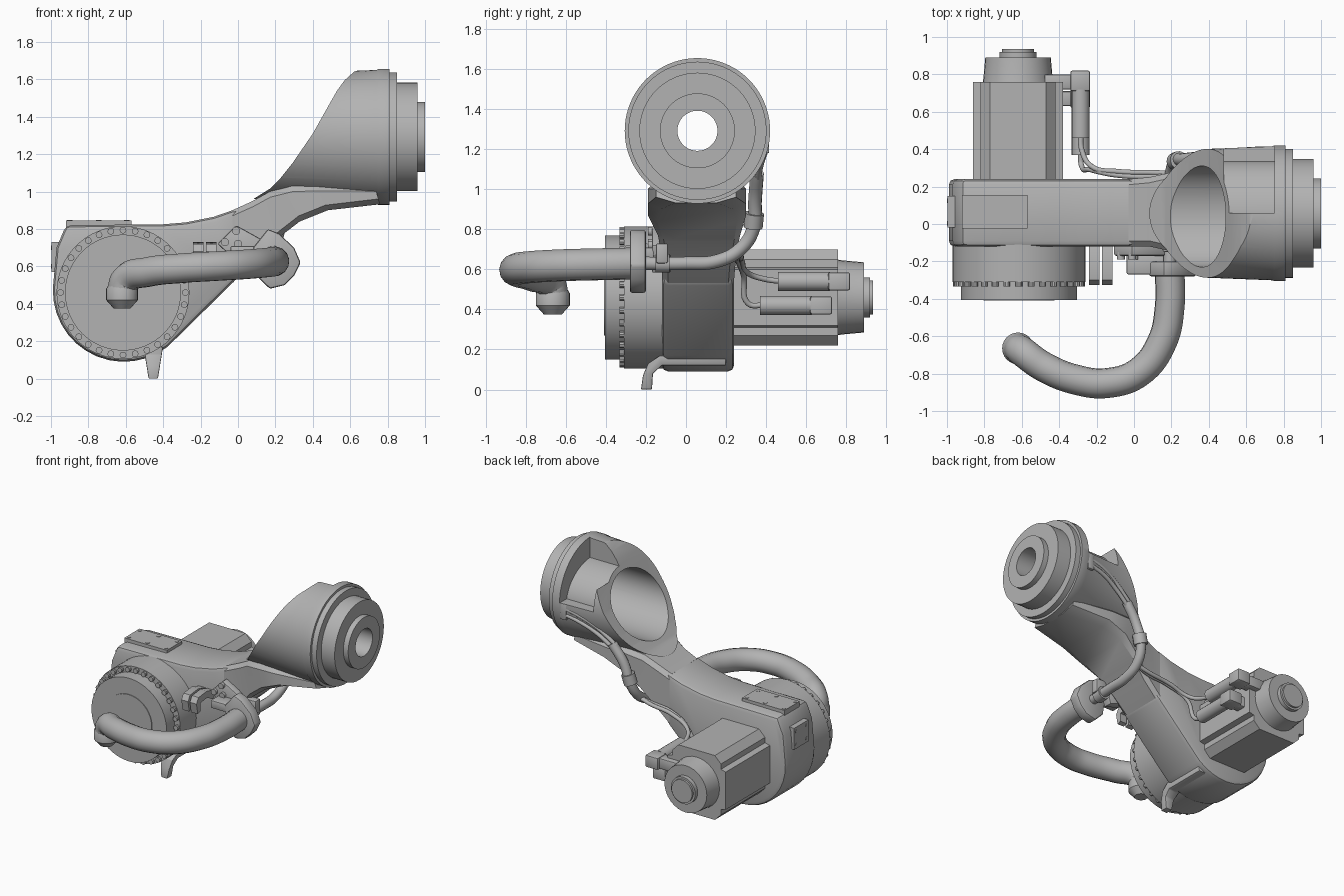
import bpy, bmesh
from math import sin, cos, pi, radians
from mathutils import Vector

cube = bpy.data.objects.get("Cube")
if cube:
    bpy.data.objects.remove(cube)

grey = bpy.data.materials.new("cast grey")
grey.use_nodes = True
grey.diffuse_color = (0.45, 0.45, 0.45, 1)
grey.node_tree.nodes["Principled BSDF"].inputs["Base Color"].default_value = (0.45, 0.45, 0.45, 1)


def place(axis, u, v, t):
    """Put profile coordinates u, v at distance t along an axis."""
    return {"x": (t, u, v), "y": (u, t, v), "z": (u, v, t)}[axis]


def apply_mod(ob, kind, **settings):
    mod = ob.modifiers.new(kind, kind)
    for key, value in settings.items():
        setattr(mod, key, value)
    bpy.context.view_layer.objects.active = ob
    bpy.ops.object.modifier_apply(modifier=mod.name)


def smooth(ob):
    bpy.ops.object.select_all(action="DESELECT")
    ob.select_set(True)
    bpy.context.view_layer.objects.active = ob
    bpy.ops.object.shade_smooth_by_angle(angle=radians(32))


def loft(name, rings, closed=False, bevel=0):
    bm = bmesh.new()
    rows = [[bm.verts.new(p) for p in ring] for ring in rings]
    n = len(rows[0])
    pairs = list(zip(rows, rows[1:])) + ([(rows[-1], rows[0])] if closed else [])
    for a, b in pairs:
        for i in range(n):
            bm.faces.new((a[i], a[(i + 1) % n], b[(i + 1) % n], b[i]))
    if not closed:
        bm.faces.new(rows[0])
        bm.faces.new(rows[-1])
    bmesh.ops.recalc_face_normals(bm, faces=bm.faces)
    mesh = bpy.data.meshes.new(name)
    bm.to_mesh(mesh)
    bm.free()
    mesh.materials.append(grey)
    ob = bpy.data.objects.new(name, mesh)
    bpy.context.collection.objects.link(ob)
    if bevel:
        apply_mod(ob, "BEVEL", width=bevel, segments=2, limit_method="ANGLE", angle_limit=radians(40))
    smooth(ob)
    return ob


def prism(name, axis, pts, a, b, bevel=0):
    return loft(name, [[place(axis, u, v, t) for u, v in pts] for t in (a, b)], bevel=bevel)


def box(name, x, y, z, bevel=0):
    return prism(name, "z", [(x[0], y[0]), (x[1], y[0]), (x[1], y[1]), (x[0], y[1])], *z, bevel=bevel)


def lathe(name, axis, centre, profile, n=64, squash=1, closed=False):
    rings = [[place(axis, centre[0] + r * cos(2 * pi * i / n), centre[1] + squash * r * sin(2 * pi * i / n), t)
              for i in range(n)] for t, r in profile]
    return loft(name, rings, closed)


def tube(name, radius, pts):
    curve = bpy.data.curves.new(name, "CURVE")
    curve.dimensions = "3D"
    curve.bevel_depth = radius
    curve.bevel_resolution = 5
    curve.use_fill_caps = True
    line = curve.splines.new("BEZIER")
    line.resolution_u = 8
    line.bezier_points.add(len(pts) - 1)
    for bp, p in zip(line.bezier_points, pts):
        bp.co = p
        bp.handle_left_type = bp.handle_right_type = "AUTO"
    curve.materials.append(grey)
    ob = bpy.data.objects.new(name, curve)
    bpy.context.collection.objects.link(ob)


def carve(ob, cutter):
    apply_mod(ob, "BOOLEAN", operation="DIFFERENCE", solver="EXACT", object=cutter)
    bpy.data.objects.remove(cutter)


# Lower arm casting: round end around the main joint, tapering to the neck
arc = [(-0.61 + 0.38 * cos(a), 0.47 + 0.38 * sin(a))
       for a in [radians(-52 - 10 * i) for i in range(14)]]
top = [(-0.97, 0.7), (-0.92, 0.82), (-0.4, 0.825), (-0.28, 0.835), (-0.13, 0.865), (0, 0.91)]
prism("lower_arm", "y", arc + top + [(0, 0.54)], -0.12, 0.24, bevel=0.03)

# Neck: chamfered box sections swept into the housing
sections = [((-0.03, 0.9), (-0.03, 0.515), -0.12, 0.24), ((0.08, 0.95), (0.1, 0.635), -0.12, 0.25),
            ((0.17, 1.0), (0.2, 0.74), -0.14, 0.27), ((0.29, 1.03), (0.33, 0.84), -0.19, 0.3),
            ((0.42, 1.03), (0.48, 0.9), -0.19, 0.3), ((0.73, 1.03), (0.76, 0.932), -0.15, 0.25)]
rings = []
for hi, lo, y0, y1 in sections:
    hi, lo = Vector((hi[0], 0, hi[1])), Vector((lo[0], 0, lo[1]))
    c = 0.03
    w = 0.03 + 0.12 * max(0, lo.x - 0.2)
    k = c / (hi - lo).length
    ring = []
    for y, f in [(y0 + w, 0), (y1 - w, 0), (y1, k), (y1, 1 - k), (y1 - c, 1), (y0 + c, 1), (y0, 1 - k), (y0, k)]:
        p = lo.lerp(hi, f)
        ring.append((p.x, y, p.z))
    rings.append(ring)
loft("neck", rings)

# Wrist housing: tapered drum trimmed by a hollow slope, bored from behind, pocketed at the rear top
hub = (0.057, 1.292)
bore = (0.04, 1.255)
housing = lathe("wrist_housing", "x", hub, [(-0.1, 0.325), (0.74, 0.358), (0.75, 0.363), (0.81, 0.363)], n=80)
slope = [(0.05, 0.94), (0.17, 1.015), (0.23, 1.075), (0.29, 1.15), (0.4, 1.31), (0.49, 1.47), (0.53, 1.54),
         (0.57, 1.595), (0.62, 1.64), (0.7, 1.67), (0.7, 1.9), (-0.3, 1.9), (-0.3, 0.7), (0.05, 0.7)]
carve(housing, prism("slope_cutter", "y", slope, -0.6, 0.7))
pocket = box("pocket_cutter", (0.48, 0.75), (0.06, 0.6), (1.3, 1.9))
carve(pocket, lathe("tube_core", "x", bore, [(0.3, 0.3), (0.9, 0.3)], squash=0.83))
carve(housing, pocket)
carve(housing, lathe("bore_cutter", "x", bore, [(-0.5, 0.27), (0.9, 0.27)], squash=0.8))
smooth(housing)
lathe("wrist_flange", "x", hub, [(0.79, 0.1), (0.79, 0.345), (0.85, 0.345), (0.85, 0.29), (0.96, 0.29),
      (0.96, 0.187), (1.0, 0.187), (1.0, 0.1)], closed=True)

# Main joint gearbox with a ring of bolts
joint = (-0.615, 0.46)
lathe("gearbox", "y", joint, [(-0.1, 0.355), (-0.31, 0.355), (-0.31, 0.31), (-0.405, 0.31),
      (-0.405, 0.19), (-0.41, 0.19)])
for i in range(32):
    a = 2 * pi * i / 32
    lathe("gearbox_bolt", "y", (joint[0] + 0.334 * cos(a), joint[1] + 0.334 * sin(a)),
          [(-0.3, 0.018), (-0.333, 0.018)], n=10)

# Drive motor: notched block, round end cap and knob
quarter = [(0.24, 0.14), (0.2, 0.15), (0.2, 0.19), (0.15, 0.24)]
outline = []
for sx, sz in [(1, 1), (-1, 1), (-1, -1), (1, -1)]:
    pts = [(-0.62 + sx * u, 0.46 + sz * v) for u, v in quarter]
    outline += pts if sx * sz > 0 else pts[::-1]
prism("motor_body", "y", outline, 0.2, 0.76)
lathe("motor_cap", "y", (-0.62, 0.46), [(0.75, 0.19), (0.78, 0.185), (0.89, 0.175), (0.89, 0.1), (0.92, 0.1),
      (0.92, 0.085), (0.935, 0.085)], n=32)

# Motor plugs and their cables
for y, z, shift in [(0.46, 0.54, 0), (0.37, 0.42, 0.02)]:
    lathe("plug_body", "y", (-0.285, z), [(y, 0.025), (y, 0.048), (y + 0.26, 0.048), (y + 0.26, 0.035)], n=20)
    box("plug_head", (-0.34, -0.235), (y + 0.25, y + 0.36), (z - 0.045, z + 0.045), bevel=0.01)
    box("plug_socket", (-0.48, -0.33), (y + 0.26, y + 0.34), (z - 0.04, z + 0.04), bevel=0.01)
    tube("motor_cable", 0.014, [(-0.285, y + 0.02, z), (-0.28, y - 0.06, z + 0.01),
         (-0.23, 0.31 - shift, 0.58 - shift), (-0.08, 0.28 - shift, 0.64), (0.1, 0.275 - shift, 0.665),
         (0.2, 0.27, 0.69)])

# Large looping hose with its tapered end
tube("main_hose", 0.08, [(-0.62, -0.665, 0.46), (-0.6, -0.68, 0.53), (-0.48, -0.765, 0.57), (-0.3, -0.835, 0.59),
     (-0.14, -0.85, 0.6), (0.03, -0.79, 0.61), (0.15, -0.63, 0.62), (0.19, -0.45, 0.625), (0.19, -0.22, 0.63)])
lathe("hose_end", "z", (-0.62, -0.665), [(0.375, 0.045), (0.42, 0.085), (0.48, 0.085), (0.54, 0.05)], n=24)

# Hose clamp plate and the bracket that carries it
prism("clamp_plate", "y", [(0.08, 0.7), (0.16, 0.8), (0.22, 0.775), (0.3, 0.7), (0.335, 0.62), (0.3, 0.55),
      (0.25, 0.5), (0.17, 0.48), (0.1, 0.55)], -0.28, -0.2, bevel=0.012)
prism("clamp_bracket", "y", [(-0.11, 0.72), (-0.01, 0.82), (0.17, 0.72), (0.12, 0.58), (0.0, 0.62)],
      -0.17, -0.1, bevel=0.01)
box("clamp_arm", (-0.04, 0.16), (-0.27, -0.16), (0.65, 0.71), bevel=0.01)
for x, z in [(-0.07, 0.73), (-0.01, 0.79), (-0.0, 0.72)]:
    lathe("bracket_bolt", "y", (x, z), [(-0.15, 0.022), (-0.19, 0.022)], n=12)

# Bent guard on the front of the arm
for x in (-0.24, -0.17):
    prism("front_guard", "x", [(-0.1, 0.63), (-0.1, 0.7), (-0.2, 0.73), (-0.3, 0.72), (-0.325, 0.68), (-0.31, 0.6),
          (-0.28, 0.61), (-0.28, 0.67), (-0.2, 0.68)], x, x + 0.055)

# Slim conduit under the neck, climbing the back to the wrist
tube("conduit", 0.034, [(0.19, -0.22, 0.63), (0.2, 0, 0.63), (0.2, 0.15, 0.64), (0.2, 0.27, 0.7),
     (0.22, 0.335, 0.8), (0.27, 0.345, 0.95), (0.36, 0.355, 1.08)])
tube("conduit_collar_low", 0.048, [(0.19, -0.15, 0.63), (0.195, -0.08, 0.63)])
tube("conduit_collar_high", 0.048, [(0.22, 0.335, 0.81), (0.24, 0.342, 0.88)])
box("conduit_clip", (0.15, 0.25), (-0.15, -0.09), (0.63, 0.73), bevel=0.01)
for dz in (0, 0.045):
    tube("wrist_cable", 0.015, [(0.33, 0.355, 1.03 + dz), (0.47, 0.375, 1.13 + dz), (0.6, 0.395, 1.19 + dz),
         (0.74, 0.4, 1.22 + dz)])
box("cable_anchor", (0.7, 0.75), (0.36, 0.415), (1.18, 1.3), bevel=0.006)

# Bolted covers on the top and the rear end
box("top_cover", (-0.92, -0.57), (-0.025, 0.155), (0.8, 0.845))
for x in (-0.9, -0.745, -0.595):
    for y in (0, 0.13):
        lathe("cover_bolt", "z", (x, y), [(0.84, 0.014), (0.848, 0.014)], n=12)
box("end_cover", (-0.997, -0.93), (-0.02, 0.15), (0.57, 0.73))
for y in (0.005, 0.125):
    for z in (0.6, 0.7):
        lathe("end_cover_bolt", "x", (y, z), [(-0.99, 0.012), (-1.0, 0.012)], n=12)

# Curved stop hook below the joint, narrowing towards its tip
hook = [(-0.225, 0), (-0.17, 0), (-0.165, 0.08), (-0.12, 0.12), (0.2, 0.12), (0.2, 0.17),
        (-0.13, 0.17), (-0.19, 0.13), (-0.215, 0.07)]
loft("stop_hook", [[(-0.453 + side * (0.025 + 0.16 * z), y, z) for y, z in hook] for side in (-1, 1)], bevel=0.006)
